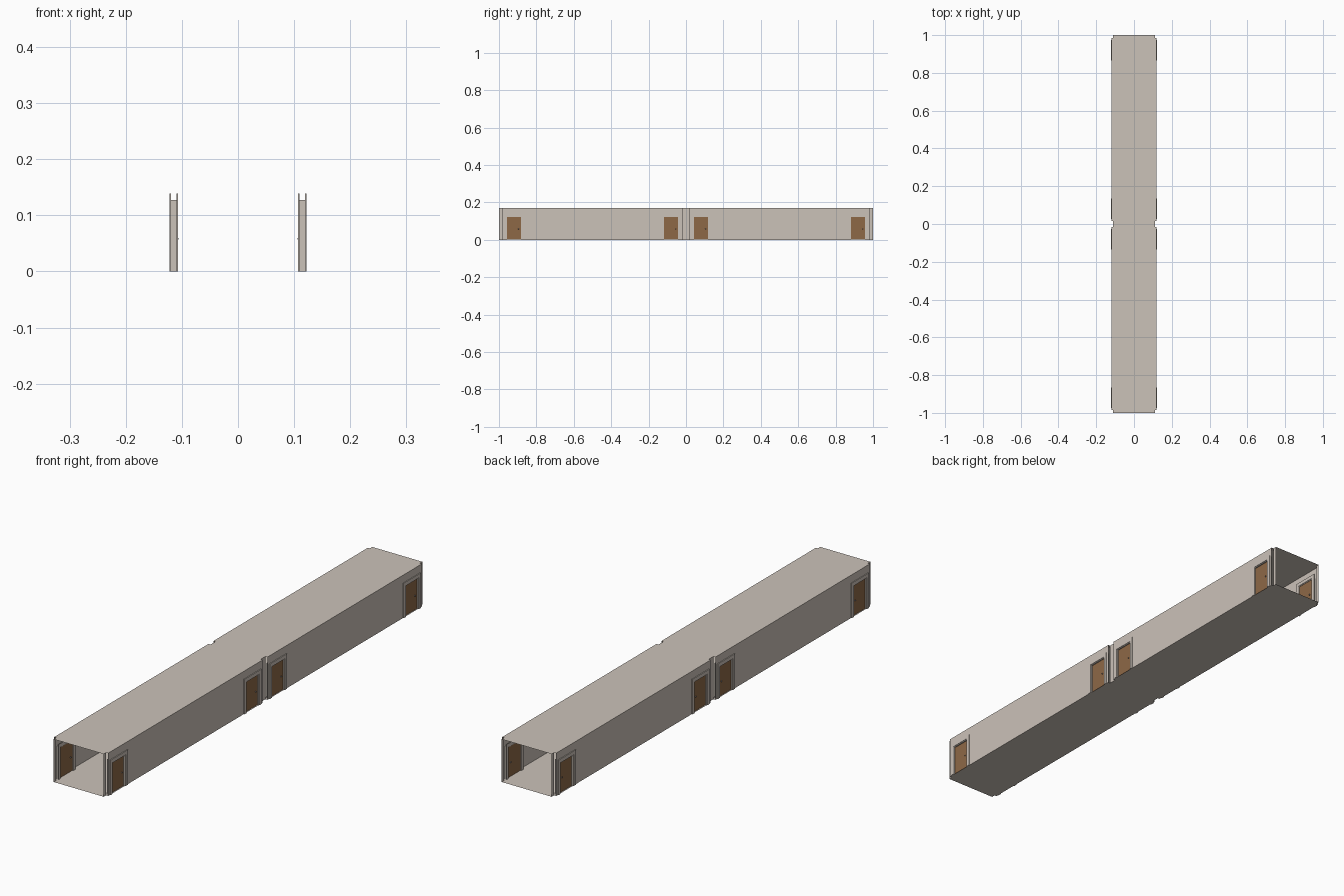
import bpy, bmesh, math
from mathutils import Matrix

if "Cube" in bpy.data.objects:
    bpy.data.objects.remove(bpy.data.objects["Cube"])

H = 0.17                      # corridor height
WALL, PIER = 0.119, 0.11      # wall plane, narrower pier plane
DOORS = (-0.92, -0.08, 0.08, 0.92)
OPEN_W, OPEN_H = 0.045, 0.13  # half width and height of the wall openings


def material(name, rgb):
    m = bpy.data.materials.new(name)
    m.diffuse_color = (*rgb, 1)
    m.use_nodes = True
    m.node_tree.nodes["Principled BSDF"].inputs["Base Color"].default_value = m.diffuse_color
    return m


PLASTER = material("warm_plaster", (0.60, 0.54, 0.485))
WOOD = material("brown_wood", (0.27, 0.14, 0.062))
METAL = material("grey_metal", (0.30, 0.29, 0.30))


def finish(name, bm, mat):
    me = bpy.data.meshes.new(name)
    bm.to_mesh(me)
    bm.free()
    me.materials.append(mat)
    ob = bpy.data.objects.new(name, me)
    bpy.context.collection.objects.link(ob)
    return ob


def quad(bm, pts):
    bm.faces.new([bm.verts.new(p) for p in pts])


def box(bm, x0, x1, y0, y1, z0, z1):
    m = Matrix.Translation(((x0 + x1) / 2, (y0 + y1) / 2, (z0 + z1) / 2)) \
        @ Matrix.Diagonal((abs(x1 - x0), abs(y1 - y0), z1 - z0, 1))
    bmesh.ops.create_cube(bm, size=1, matrix=m)


# Floor and ceiling: thin sheets, notched at the ends and the middle
SPANS = [(-1, -0.985, PIER), (-0.985, -0.015, WALL), (-0.015, 0.015, PIER),
         (0.015, 0.985, WALL), (0.985, 1, PIER)]
for name, z in (("floor", 0), ("ceiling", H)):
    bm = bmesh.new()
    for y0, y1, w in SPANS:
        p = [(-w, y0, z), (w, y0, z), (w, y1, z), (-w, y1, z)]
        quad(bm, p if z else p[::-1])
    finish(name, bm, PLASTER)

for side, s in (("left", -1), ("right", 1)):
    # Walls with door openings, and the set-in piers
    bm = bmesh.new()

    def panel(x, y0, y1, z0):
        p = [(s * x, y0, z0), (s * x, y1, z0), (s * x, y1, H), (s * x, y0, H)]
        quad(bm, p if s > 0 else p[::-1])

    for y0, y1, w in SPANS:
        y = y0
        for c in [d for d in DOORS if w == WALL and y0 < d < y1]:
            panel(w, y, c - OPEN_W, 0)
            panel(w, c - OPEN_W, c + OPEN_W, OPEN_H)
            y = c + OPEN_W
        panel(w, y, y1, 0)
    finish(side + "_wall", bm, PLASTER)

    for i, c in enumerate(DOORS):
        tag = f"{side}_door_{i + 1}"
        # Frame: jambs through the wall, with casings on both faces
        bm = bmesh.new()
        for x0, x1, inner, outer, lo, top in ((0.109, 0.120, 0.038, 0.0455, 0.122, 0.1275),
                                              (0.119, 0.1222, 0.041, 0.054, 0.125, 0.139),
                                              (0.107, 0.110, 0.041, 0.054, 0.125, 0.139)):
            for e in (-1, 1):
                box(bm, s * x0, s * x1, c + e * inner, c + e * outer, 0, top)
            box(bm, s * x0, s * x1, c - inner, c + inner, lo, top)
        finish(tag + "_frame", bm, PLASTER)

        # Door leaf
        bm = bmesh.new()
        box(bm, s * 0.1105, s * 0.115, c - 0.038, c + 0.038, 0.001, 0.122)
        finish(tag + "_leaf", bm, WOOD)

        # Knobs on both faces
        bm = bmesh.new()
        for x in (0.1085, 0.117):
            bmesh.ops.create_uvsphere(bm, u_segments=12, v_segments=8, radius=0.0025,
                                      matrix=Matrix.Translation((s * x, c + 0.025, 0.058)))
        bmesh.ops.create_cone(bm, cap_ends=True, segments=10, radius1=0.0012, radius2=0.0012,
                              depth=0.009, matrix=Matrix.Translation((s * 0.1128, c + 0.025, 0.058))
                              @ Matrix.Rotation(math.pi / 2, 4, 'Y'))
        finish(tag + "_knobs", bm, METAL)
